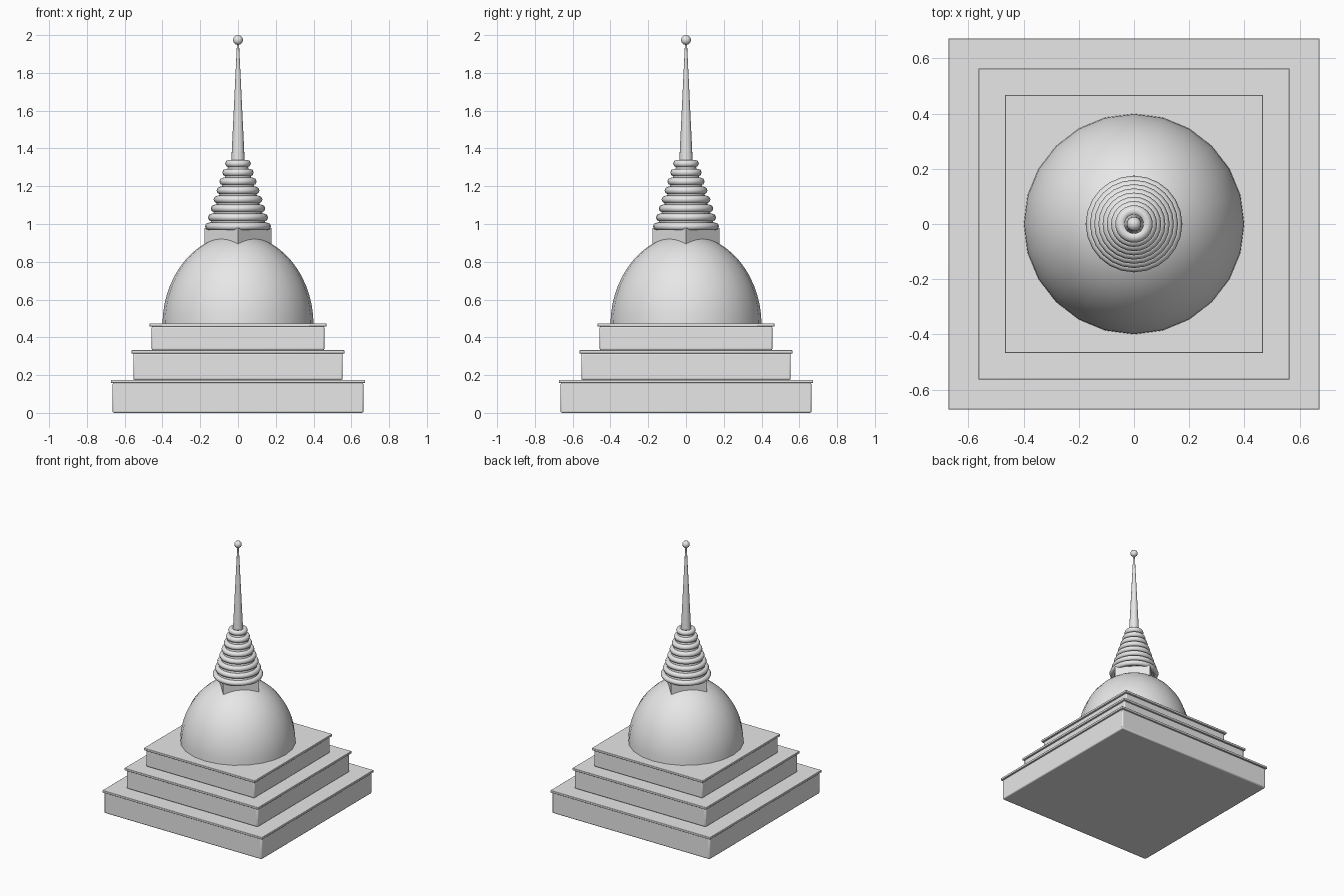
import bpy, math

cube = bpy.data.objects.get("Cube")
if cube:
    bpy.data.objects.remove(cube, do_unlink=True)

STONE = (0.8, 0.8, 0.8, 1.0)
stone = bpy.data.materials.new("pale_stone")
stone.use_nodes = True
stone.diffuse_color = STONE
stone.node_tree.nodes["Principled BSDF"].inputs["Base Color"].default_value = STONE


def finish(name, angle=35):
    ob = bpy.context.object
    ob.name = name
    ob.data.materials.clear()
    ob.data.materials.append(stone)
    bpy.ops.object.shade_smooth_by_angle(angle=math.radians(angle))
    return ob


def slab(name, half, z0, z1, bevel):
    bpy.ops.mesh.primitive_cube_add(size=1, location=(0, 0, (z0 + z1) / 2))
    bpy.context.object.scale = (2 * half, 2 * half, z1 - z0)
    bpy.ops.object.transform_apply(location=False, rotation=False, scale=True)
    mod = bpy.context.object.modifiers.new("soft_edges", "BEVEL")
    mod.width = bevel
    mod.segments = 2
    finish(name)


def cone(name, r0, r1, z0, z1, sides, turn=0):
    bpy.ops.mesh.primitive_cone_add(vertices=sides, radius1=r0, radius2=r1, depth=z1 - z0,
                                    location=(0, 0, (z0 + z1) / 2), rotation=(0, 0, turn))
    finish(name)


def lathe(name, profile, sides):
    # Revolve (radius, height) points around the vertical axis
    verts, faces = [], []
    for r, z in profile:
        for i in range(sides):
            a = math.tau * i / sides
            verts.append((r * math.cos(a), r * math.sin(a), z))
    for k in range(len(profile) - 1):
        for i in range(sides):
            j = (i + 1) % sides
            faces.append((k * sides + i, k * sides + j,
                          (k + 1) * sides + j, (k + 1) * sides + i))
    faces.append(tuple(reversed(range(sides))))
    faces.append(tuple(range(len(verts) - sides, len(verts))))
    mesh = bpy.data.meshes.new(name)
    mesh.from_pydata(verts, [], faces)
    ob = bpy.data.objects.new(name, mesh)
    bpy.context.collection.objects.link(ob)
    bpy.ops.object.select_all(action="DESELECT")
    ob.select_set(True)
    bpy.context.view_layer.objects.active = ob
    finish(name)


# Three square terraces, each with a thin overhanging cap
tiers = [("lower", 0.664, 0.673, 0.0, 0.175),
         ("middle", 0.554, 0.564, 0.175, 0.332),
         ("upper", 0.457, 0.468, 0.332, 0.474)]
for label, body, cap, z0, z1 in tiers:
    slab(label + "_terrace", body, z0, z1 - 0.015, 0.008)
    slab(label + "_terrace_cap", cap, z1 - 0.017, z1, 0.003)

# Tall hemispherical dome
steps = 14
dome = []
for k in range(steps + 1):
    t = math.pi / 2 * k / steps
    dome.append((max(0.4 * math.cos(t), 0.002), 0.465 + 0.48 * math.sin(t)))
lathe("dome", dome, 24)

# Square block with its corners on the axes
cone("dome_block", 0.178, 0.178, 0.86, 0.98, 4)

# Tapering stack of rounded rings around a core
RINGS = 8
for k in range(RINGS):
    f = k / (RINGS - 1)
    bpy.ops.mesh.primitive_torus_add(major_segments=24, minor_segments=8,
                                     major_radius=0.155 - 0.107 * f, minor_radius=0.02,
                                     location=(0, 0, 0.987 + 0.333 * f))
    finish("ring_%d" % (k + 1), 50)
cone("ring_core", 0.155, 0.046, 0.975, 1.325, 24)

# Slender spire and finial ball
cone("spire", 0.037, 0.005, 1.3, 1.965, 16)
bpy.ops.mesh.primitive_uv_sphere_add(segments=16, ring_count=10, radius=0.026,
                                     location=(0, 0, 1.974))
finish("finial_ball")
